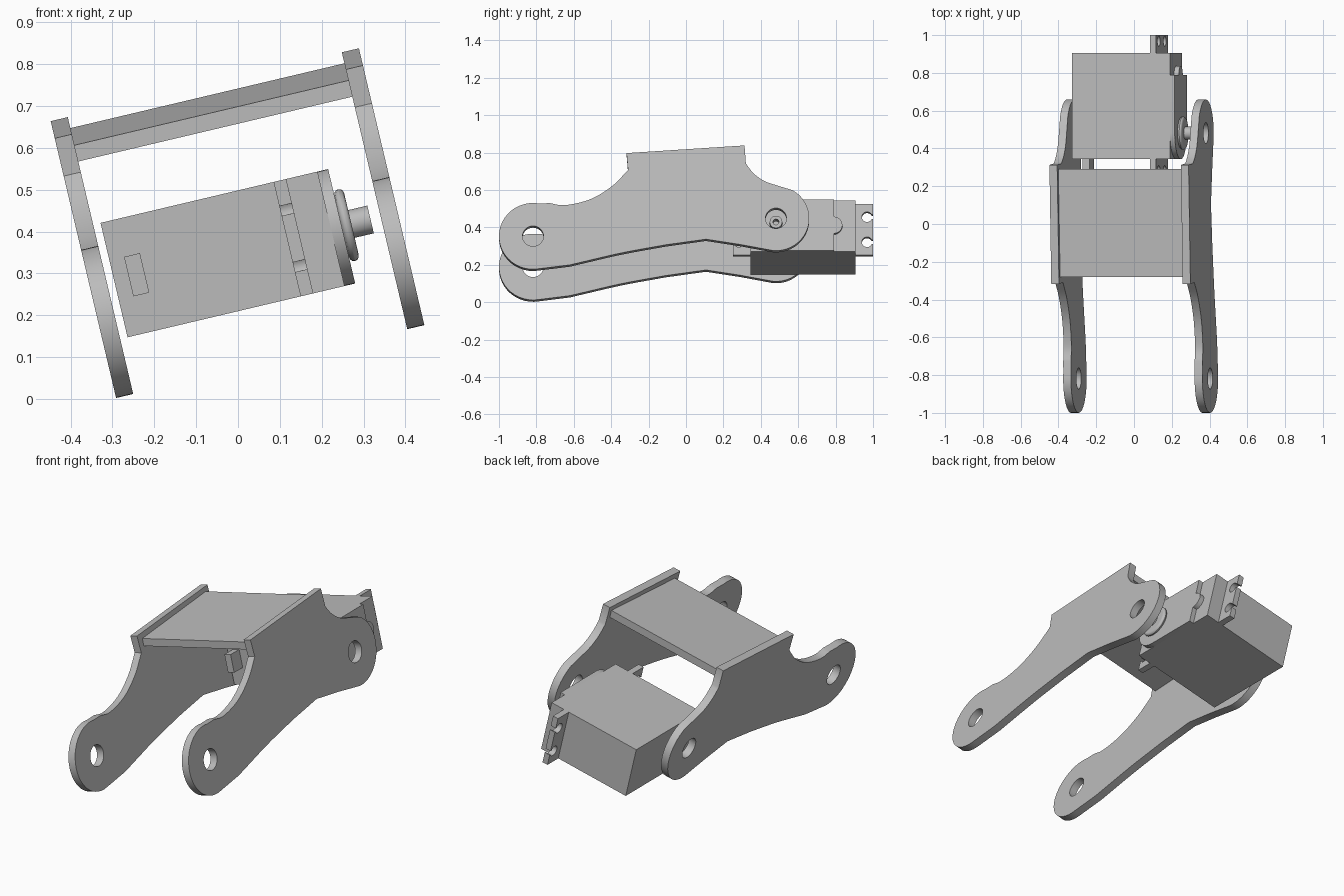
import bpy, math
import bmesh
from mathutils import Matrix, Vector

cube = bpy.data.objects.get("Cube")
if cube:
    bpy.data.objects.remove(cube, do_unlink=True)

grey = bpy.data.materials.new("plain grey")
grey.use_nodes = True
grey.diffuse_color = (0.5, 0.5, 0.5, 1)
grey.node_tree.nodes["Principled BSDF"].inputs["Base Color"].default_value = (0.5, 0.5, 0.5, 1)

# Whole assembly is rolled about the y axis; profiles are drawn in (y, height)
# and extruded sideways along the rolled x axis.
ROLL = Matrix.Rotation(math.radians(-13.3), 4, "Y")
SIDEWAYS = Matrix(((0, 0, 1, 0), (1, 0, 0, 0), (0, 1, 0, 0), (0, 0, 0, 1)))


def arc(cy, cw, r, a0=0, a1=360, n=32):
    """Points along an arc; a full circle leaves out the repeated end point."""
    full = abs(a1 - a0) == 360
    steps = [math.radians(a0 + (a1 - a0) * i / n) for i in range(n if full else n + 1)]
    return [(cy + r * math.cos(a), cw + r * math.sin(a)) for a in steps]


def smooth(pts, n=5):
    """Open smooth path through the given points."""
    v = [Vector(p) for p in pts]
    v = [2 * v[0] - v[1]] + v + [2 * v[-1] - v[-2]]
    out = []
    for a, b, c, d in zip(v, v[1:], v[2:], v[3:]):
        for i in range(n):
            t = i / n
            p = 0.5 * (2 * b + (c - a) * t + (2 * a - 5 * b + 4 * c - d) * t ** 2
                       + (3 * b - a - 3 * c + d) * t ** 3)
            out.append(tuple(p))
    return out + [tuple(v[-2])]


def rect(y0, y1, w0, w1):
    return [(y0, w0), (y1, w0), (y1, w1), (y0, w1)]


def extrude(name, loops, x0, x1):
    """Solid from an outline (plus hole loops) between two sideways positions."""
    curve = bpy.data.curves.new(name, "CURVE")
    curve.dimensions = "2D"
    curve.fill_mode = "BOTH"
    curve.extrude = (x1 - x0) / 2
    for loop in loops:
        spline = curve.splines.new("POLY")
        spline.points.add(len(loop) - 1)
        for point, (y, w) in zip(spline.points, loop):
            point.co = (y, w, 0, 1)
        spline.use_cyclic_u = True
    temp = bpy.data.objects.new(name + "_profile", curve)
    bpy.context.collection.objects.link(temp)
    deps = bpy.context.evaluated_depsgraph_get()
    mesh = bpy.data.meshes.new_from_object(temp.evaluated_get(deps))
    bpy.data.objects.remove(temp, do_unlink=True)
    bpy.data.curves.remove(curve)

    bm = bmesh.new()
    bm.from_mesh(mesh)
    bmesh.ops.remove_doubles(bm, verts=bm.verts, dist=0.0001)
    bmesh.ops.dissolve_limit(bm, angle_limit=0.01, verts=bm.verts, edges=bm.edges)
    bmesh.ops.transform(bm, matrix=Matrix.Translation(((x0 + x1) / 2, 0, 0)) @ SIDEWAYS,
                        verts=bm.verts)
    bmesh.ops.recalc_face_normals(bm, faces=bm.faces)
    bm.to_mesh(mesh)
    bm.free()
    mesh.name = name
    mesh.materials.clear()
    mesh.materials.append(grey)
    obj = bpy.data.objects.new(name, mesh)
    obj.matrix_world = ROLL
    bpy.context.collection.objects.link(obj)
    parts.append(obj)
    return obj


parts = []

# Side plates: a lobe with a hole at each end and a raised shoulder for the deck
front_hub = (-0.818, 0.251)
back_hub = (0.481, 0.349)
plate = [(-0.318, 0.707), (0.313, 0.749)]
plate += smooth([(0.32, 0.65), (0.36, 0.597), (0.42, 0.553), (0.5, 0.525)])
plate += arc(*back_hub, 0.178, 60, -95, 20)
plate += smooth([(0.29, 0.205), (0.107, 0.234)])
plate += smooth([(-0.11, 0.203), (-0.353, 0.157), (-0.62, 0.093)])
plate += arc(*front_hub, 0.182, -80, -280, 24)
plate += smooth([(-0.727, 0.432), (-0.647, 0.421), (-0.513, 0.453),
                 (-0.396, 0.525), (-0.31, 0.614)])
holes = [arc(*front_hub, 0.056), arc(*back_hub, 0.056)]
extrude("right_side_plate", [plate] + holes, -0.283, -0.241)
extrude("left_side_plate", [plate] + holes, 0.432, 0.474)

# Sloping deck joining the plates
extrude("deck", [[(-0.28, 0.64), (0.29, 0.68), (0.29, 0.722), (-0.28, 0.68)]], -0.241, 0.432)

# Motor body
LOW, HIGH = 0.204, 0.485
MID = (LOW + HIGH) / 2
extrude("motor_body", [rect(0.345, 0.905, LOW, HIGH)], -0.223, 0.31)

# Mounting ears with slotted screw holes
ear = [(0.9, LOW), (1.0, LOW)]
for w in (MID - 0.069, MID + 0.069):
    ear += [(1.0, w - 0.012)] + arc(0.968, w, 0.028, -25, -335, 20) + [(1.0, w + 0.012)]
ear += [(1.0, HIGH), (0.9, HIGH)]
extrude("back_ear", [ear], 0.202, 0.233)
extrude("front_ear", [[(1.25 - y, w) for y, w in ear]], 0.202, 0.233)

# Gear cover, rounded around the shaft, with a small round boss at its back
cover = [(0.79, LOW), (0.79, HIGH)] + arc(0.484, MID, (HIGH - LOW) / 2, 90, 270, 24)
extrude("gear_cover", [cover], 0.31, 0.336)
extrude("cover_boss", [arc(0.79, MID, 0.046, -90, 90, 16)], 0.31, 0.336)

# Output disc and hollow shaft
disc = extrude("output_disc", [arc(0.481, MID, 0.088, n=40)], 0.336, 0.36)
bevel = disc.modifiers.new("rounded_rim", "BEVEL")
bevel.width = 0.013
bevel.segments = 3
bevel.limit_method = "ANGLE"
extrude("output_shaft", [arc(0.481, MID, 0.034, n=12), arc(0.481, MID, 0.016, n=12)],
        0.36, 0.407)

# Cable block on the motor's front
extrude("cable_block", [rect(0.27, 0.345, 0.296, 0.393)], -0.187, -0.148)

bpy.ops.object.select_all(action="DESELECT")
for obj in parts:
    obj.select_set(True)
bpy.context.view_layer.objects.active = parts[0]
bpy.ops.object.shade_smooth_by_angle(angle=math.radians(32))
